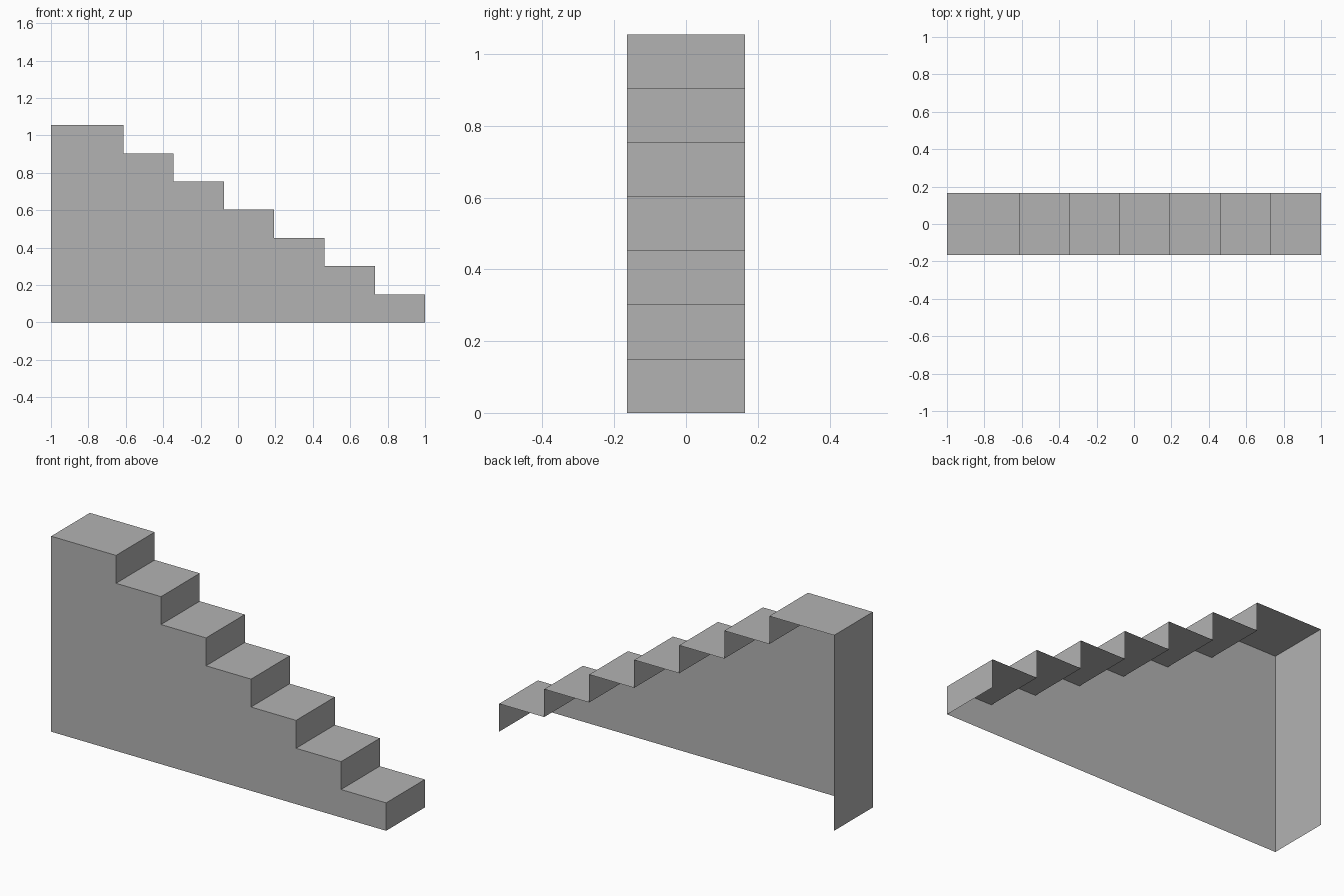
import bpy
import bmesh

cube = bpy.data.objects.get("Cube")
if cube:
    bpy.data.objects.remove(cube, do_unlink=True)

STEPS = 7
RISE = 1.055 / STEPS
RUN = 0.2688
HALF_WIDTH = 0.165

# Plain grey finish
grey = bpy.data.materials.new("plain_grey")
grey.use_nodes = True
colour = (0.45, 0.45, 0.45, 1)
grey.diffuse_color = colour
grey.node_tree.nodes["Principled BSDF"].inputs["Base Color"].default_value = colour

# Stepped outline from the low end up to the landing and down the tall end
outline = [(1, 0)]
for i in range(STEPS):
    z = (i + 1) * RISE
    outline.append((1 - i * RUN, z))
    outline.append((1 - (i + 1) * RUN if i < STEPS - 1 else -1, z))
outline.append((-1, 0))

bm = bmesh.new()
front = [bm.verts.new((x, -HALF_WIDTH, z)) for x, z in outline]
back = [bm.verts.new((x, HALF_WIDTH, z)) for x, z in outline]

# Side wall on the front; the back and underside stay open
bm.faces.new(front[::-1])

# Risers, treads, landing and tall end wall
for i in range(len(outline) - 1):
    bm.faces.new((front[i], front[i + 1], back[i + 1], back[i]))
bmesh.ops.recalc_face_normals(bm, faces=bm.faces)
bm.normal_update()
if next(f for f in bm.faces if len(f.verts) > 4).normal.y > 0:
    bmesh.ops.reverse_faces(bm, faces=bm.faces)

mesh = bpy.data.meshes.new("staircase")
bm.to_mesh(mesh)
bm.free()
mesh.materials.append(grey)
staircase = bpy.data.objects.new("staircase", mesh)
bpy.context.collection.objects.link(staircase)
